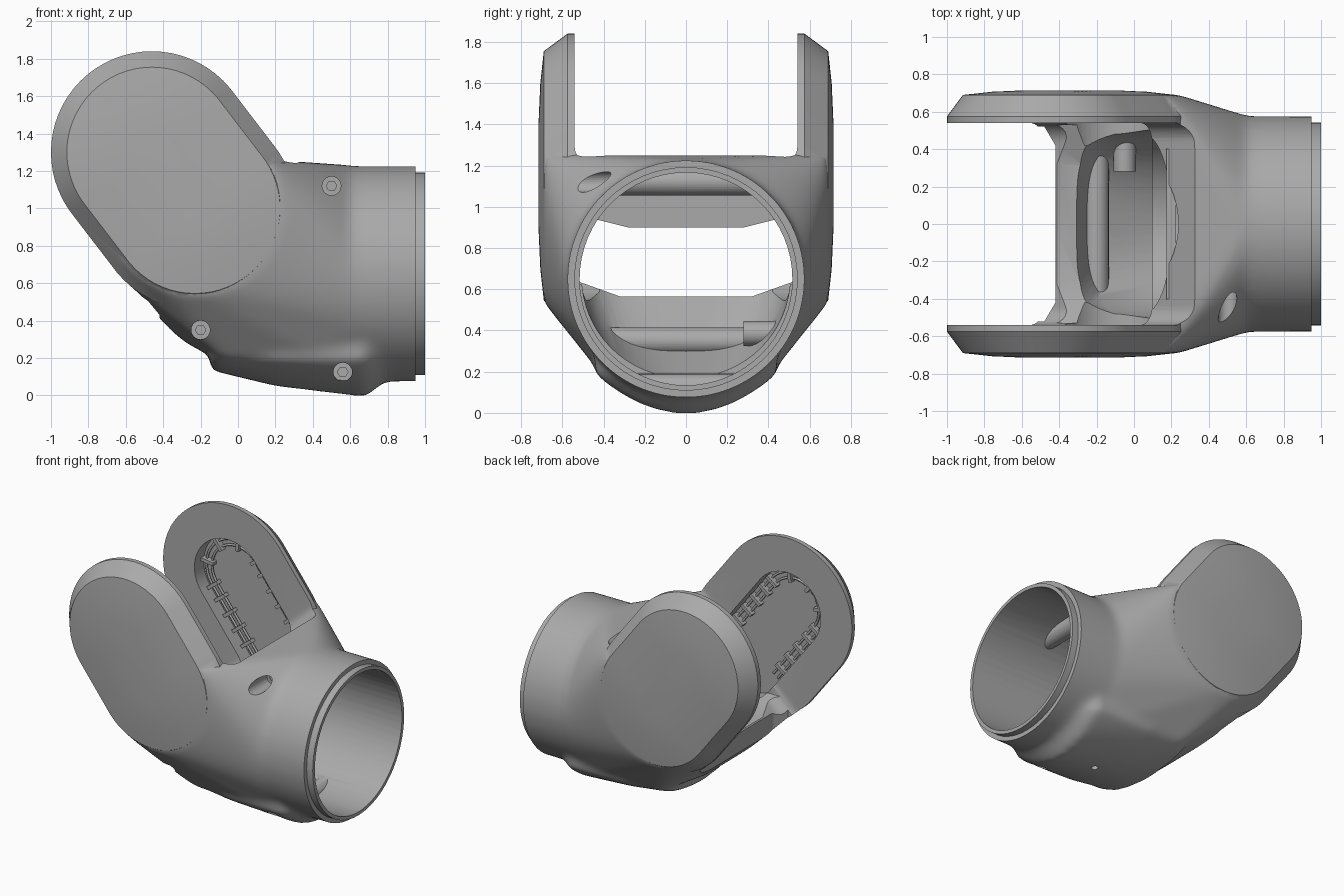
import bpy, bmesh, math
from mathutils import Vector, Matrix

if "Cube" in bpy.data.objects:
    bpy.data.objects.remove(bpy.data.objects["Cube"])

grey = bpy.data.materials.new("plain grey")
grey.use_nodes = True
grey.diffuse_color = (0.4, 0.4, 0.4, 1)
grey.node_tree.nodes["Principled BSDF"].inputs["Base Color"].default_value = (0.4, 0.4, 0.4, 1)

AXIS_Z = 0.65                             # height of the tube axis
TOP, LOW = (-0.46, 1.30), (-0.23, 1.0)    # ear arc centres in x, z
EAR_DIR = Vector((LOW[0] - TOP[0], 0, LOW[1] - TOP[1])).normalized()
EAR_SIDE = Vector((-EAR_DIR.z, 0, EAR_DIR.x))
CUT_DIR = Vector((0.735, 0, 0.68)).normalized()
CUT_UP = Vector((-CUT_DIR.z, 0, CUT_DIR.x))
BEND = (0.52, 0, 0.85)                    # section direction halfway round the elbow
Y = Vector((0, 1, 0))


def finish(name, bm):
    bmesh.ops.recalc_face_normals(bm, faces=bm.faces)
    mesh = bpy.data.meshes.new(name)
    bm.to_mesh(mesh)
    bm.free()
    mesh.materials.append(grey)
    obj = bpy.data.objects.new(name, mesh)
    bpy.context.collection.objects.link(obj)
    return obj


def hull(name, points):
    bm = bmesh.new()
    for p in points:
        bm.verts.new(p)
    bmesh.ops.remove_doubles(bm, verts=bm.verts, dist=0.0005)
    bmesh.ops.convex_hull(bm, input=bm.verts)
    loose = [v for v in bm.verts if not v.link_faces]
    bmesh.ops.delete(bm, geom=loose, context="VERTS")
    return finish(name, bm)


def ring(x, z, r_up, r_side, up=(0, 0, 1), power=2, n=64):
    """Ellipse round the tube, spanned by y and up; a higher power is squarer."""
    def rounded(v):
        return math.copysign(abs(v) ** (2 / power), v)
    c, up = Vector((x, 0, z)), Vector(up).normalized()
    return [c + up * r_up * rounded(math.cos(i * math.tau / n)) + Y * r_side * rounded(math.sin(i * math.tau / n))
            for i in range(n)]


def disc(c, y, r, n=64):
    return [Vector((c[0] + r * math.cos(i * math.tau / n), y, c[1] + r * math.sin(i * math.tau / n)))
            for i in range(n)]


def stadium(y, r, length=0.378):
    end = Vector((TOP[0], 0, TOP[1])) + EAR_DIR * length
    return disc(TOP, y, r) + disc((end.x, end.z), y, r)


def rod(name, x, z, y0, y1, r, n=32):
    return hull(name, disc((x, z), y0, r, n) + disc((x, z), y1, r, n))


def box(name, centre, size, axes=(Vector((1, 0, 0)), Y, Vector((0, 0, 1)))):
    c = Vector(centre)
    return hull(name, [c + axes[0] * size[0] * a / 2 + axes[1] * size[1] * b / 2 + axes[2] * size[2] * d / 2
                       for a in (-1, 1) for b in (-1, 1) for d in (-1, 1)])


def apply(obj, mod):
    with bpy.context.temp_override(object=obj, active_object=obj, selected_objects=[obj]):
        bpy.ops.object.modifier_apply(modifier=mod.name)


def combine(obj, other, operation):
    mod = obj.modifiers.new("combine", "BOOLEAN")
    mod.operation, mod.solver, mod.object = operation, "EXACT", other
    bpy.context.view_layer.update()
    apply(obj, mod)
    bpy.data.objects.remove(other)


# Elbow, tube and belly blended into one smooth body
ear_pads = [p for s in (-1, 1) for p in disc(LOW, s * 0.693, 0.46) + disc(LOW, s * 0.57, 0.54) if p.z < 1.28]
flanks = [(x, s * y, z) for s in (-1, 1) for x, y, z in
          ((-0.35, 0.28, 0.34), (-0.08, 0.42, 0.2), (0.42, 0.43, 0.21))]
shell = hull("elbow_shell", ear_pads + flanks
             + ring(-0.045, 0.9, 0.51, 0.55, CUT_DIR)
             + ring(0, 0.72, 0.52, 0.58, BEND, 2.6)
             + ring(0.1, AXIS_Z, 0.57, 0.57)
             + ring(0.6, AXIS_Z, 0.58, 0.58))
tube = hull("tube", ring(0.3, AXIS_Z, 0.577, 0.577) + ring(1.15, AXIS_Z, 0.575, 0.575))

belly_points = []
for x, bottom, width in ((-0.15, 0.135, 0.36), (0.2, 0.05, 0.44), (0.68, -0.008, 0.44), (0.82, 0.1, 0.3)):
    for i in range(-6, 7):
        t = i / 6
        z = bottom + (0.19 - bottom) * t * t
        belly_points += [(x, t * width, z), (x, t * width, 0.3)]
belly = hull("belly", belly_points)
combine(shell, tube, "UNION")
combine(shell, belly, "UNION")

remesh = shell.modifiers.new("remesh", "REMESH")
remesh.mode, remesh.voxel_size = "VOXEL", 0.022
apply(shell, remesh)
soften = shell.modifiers.new("soften", "SMOOTH")
soften.factor, soften.iterations = 0.5, 18
apply(shell, soften)

# Chamfered side ears with slightly domed faces
for s in (-1, 1):
    layers = ((0.5, 0.54), (0.575, 0.54), (0.69, 0.455), (0.707, 0.3), (0.715, 0.12))
    combine(shell, hull("ear", [p for y, r in layers for p in stadium(s * y, r)]), "UNION")

# Slot between the ears with rounded lower corners
slot_centre = Vector((-0.045, 0, 0.905)) + CUT_UP
bm = bmesh.new()
bmesh.ops.create_cube(bm, size=1)
bmesh.ops.scale(bm, vec=(3, 1.08, 2), verts=bm.verts)
low_edges = [e for e in bm.edges if all(v.co.z < 0 for v in e.verts)
             and abs(e.verts[0].co.y - e.verts[1].co.y) < 0.01]
bmesh.ops.bevel(bm, geom=low_edges, offset=0.1, segments=8, profile=0.5, affect="EDGES")
turn = Matrix((CUT_DIR, Y, CUT_UP)).transposed().to_4x4()
bmesh.ops.transform(bm, matrix=Matrix.Translation(slot_centre) @ turn, verts=bm.verts)
combine(shell, finish("slot", bm), "DIFFERENCE")

# Level lower lip, trimmed back between the ears
combine(shell, hull("lip_cut", [(x, s * y, z) for s in (-1, 1) for x in (-0.9, -0.05)
                                for y, z in ((0.32, 0.565), (0.53, 0.64), (0.53, 0.8))]), "DIFFERENCE")
combine(shell, hull("lip_trim", [(x, s * y, z) for s in (-1, 1) for z in (0.2, 1.0)
                                 for x, y in ((-0.42, 0.42), (-0.48, 0.522), (-0.95, 0.522))]), "DIFFERENCE")

# Square tube end with a stepped collar
combine(shell, box("end_cut", (1.45, 0, AXIS_Z), (1, 2, 2)), "DIFFERENCE")
combine(shell, hull("collar", ring(0.85, AXIS_Z, 0.542, 0.542) + ring(1.0, AXIS_Z, 0.542, 0.542)), "UNION")

# Hollow bore and elbow cavity, leaving cross bars and a short boss standing
rim = Vector((-0.055, 0, 0.87)) + CUT_UP * 0.12
cavity = hull("cavity", ring(rim.x, rim.z, 0.31, 0.515, CUT_DIR, 5)
              + ring(0, 0.72, 0.45, 0.51, BEND, 2.5)
              + ring(0.15, AXIS_Z, 0.505, 0.505))
combine(cavity, hull("bore", ring(0.1, AXIS_Z, 0.516, 0.516) + ring(1.1, AXIS_Z, 0.516, 0.516)), "UNION")
SCREWS = ((-0.2, 0.35, -0.4), (0.5, 1.12, -0.3), (0.56, 0.125, -0.28))
for x, z, floor in SCREWS:
    combine(cavity, rod("cross_bar", x, z, -0.8, 0.8, 0.065), "DIFFERENCE")
combine(cavity, rod("short_boss", -0.05, 0.385, 0.28, 0.8, 0.06), "DIFFERENCE")
combine(shell, cavity, "DIFFERENCE")

# Pockets inside the ears
for s in (-1, 1):
    combine(shell, hull("pocket", stadium(s * 0.42, 0.28, 0.6) + stadium(s * 0.65, 0.28, 0.6)), "DIFFERENCE")

# Counterbored screw holes on the front
for x, z, floor in SCREWS:
    combine(shell, rod("counterbore", x, z, -1, floor, 0.05), "DIFFERENCE")
    combine(shell, rod("hex_socket", x, z, -1, floor + 0.03, 0.028, 6), "DIFFERENCE")

# Small drain hole in the belly
combine(shell, hull("drain", [Vector((0.35 + p.x, p.z, h)) for h in (-0.2, 0.3)
                              for p in disc((0, 0), 0, 0.025, 24)]), "DIFFERENCE")

# Inner flange under the upper edge
flange = hull("inner_flange", [(x, s * y, z) for x in (0.175, 0.225) for s in (-1, 1)
                               for y, z in ((0.28, 0.9), (0.44, 0.94), (0.4, 1.12))])

# Guide rails and clips in the ear pockets
top = Vector((TOP[0], 0, TOP[1]))


def rail_points(r, y):
    arc = [top + (EAR_SIDE * math.cos(a) - EAR_DIR * math.sin(a)) * r
           for a in [math.pi * i / 24 for i in range(25)]]
    leg = EAR_DIR * 0.55
    return [p + Y * y for p in [arc[0] + leg] + arc + [arc[-1] + leg]]


for s, side in ((-1, "right"), (1, "left")):
    for r, place in ((0.2, "inner"), (0.245, "outer")):
        curve = bpy.data.curves.new(f"{side}_{place}_rail", "CURVE")
        curve.dimensions, curve.bevel_depth, curve.bevel_resolution = "3D", 0.009, 1
        pts = rail_points(r, s * 0.635)
        spline = curve.splines.new("POLY")
        spline.points.add(len(pts) - 1)
        for sp, p in zip(spline.points, pts):
            sp.co = (*p, 1)
        curve.materials.append(grey)
        bpy.context.collection.objects.link(bpy.data.objects.new(curve.name, curve))
    spots = [(top + EAR_DIR * d + EAR_SIDE * q * 0.225, EAR_SIDE) for d in (0.1, 0.22, 0.34, 0.46) for q in (-1, 1)]
    for a in (0, 45, 90, 135, 180):
        out = EAR_SIDE * math.cos(math.radians(a)) - EAR_DIR * math.sin(math.radians(a))
        spots.append((top + out * 0.225, out))
    for p, out in spots:
        box(f"{side}_clip", p + Y * s * 0.63, (0.1, 0.05, 0.025), (out, Y, out.cross(Y)))

# Smooth shading with sharp edges kept
bpy.ops.object.select_all(action="DESELECT")
shell.select_set(True)
bpy.context.view_layer.objects.active = shell
bpy.ops.object.shade_smooth_by_angle(angle=math.radians(32))
